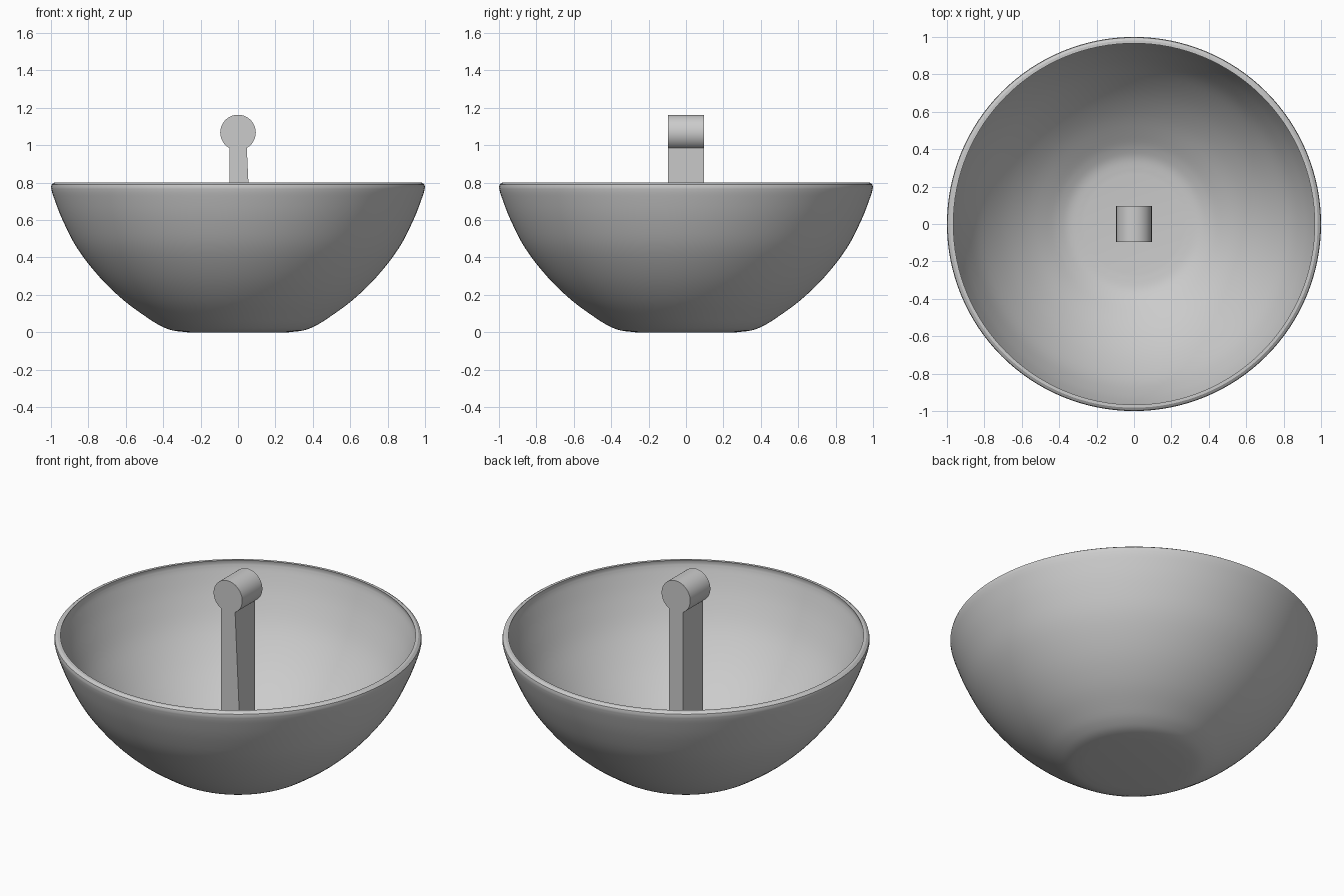
import bpy, bmesh, math
from mathutils import Vector

cube = bpy.data.objects.get("Cube")
if cube:
    bpy.data.objects.remove(cube, do_unlink=True)

grey = bpy.data.materials.new("plain grey")
grey.use_nodes = True
GREY = (0.6, 0.6, 0.6, 1)
grey.diffuse_color = GREY
grey.node_tree.nodes["Principled BSDF"].inputs["Base Color"].default_value = GREY


def add_object(name, bm, angle=30):
    bmesh.ops.recalc_face_normals(bm, faces=bm.faces)
    mesh = bpy.data.meshes.new(name)
    bm.to_mesh(mesh)
    bm.free()
    mesh.materials.append(grey)
    obj = bpy.data.objects.new(name, mesh)
    bpy.context.collection.objects.link(obj)
    bpy.ops.object.select_all(action='DESELECT')
    obj.select_set(True)
    bpy.context.view_layer.objects.active = obj
    bpy.ops.object.shade_smooth_by_angle(angle=math.radians(angle))
    return obj


def spline(points, steps=4):
    """Smooth curve through the points (Catmull-Rom)."""
    p = [Vector(q) for q in points]
    p = [2 * p[0] - p[1]] + p + [2 * p[-1] - p[-2]]
    out = []
    for a, b, c, d in zip(p, p[1:], p[2:], p[3:]):
        for i in range(steps):
            t = i / steps
            out.append(0.5 * (2 * b + (c - a) * t + (2 * a - 5 * b + 4 * c - d) * t ** 2
                              + (3 * b - a - 3 * c + d) * t ** 3))
    return out + [p[-2]]


# Bowl: outer wall, flat rim and an inner wall offset inwards, spun about z
WALL = 0.03
outer = spline([(0.27, 0), (0.35, 0.01), (0.41, 0.033), (0.48, 0.075), (0.61, 0.17),
                (0.74, 0.295), (0.86, 0.45), (0.94, 0.605), (0.988, 0.73), (1, 0.775)])
inner = []
for i, q in enumerate(outer):
    t = (outer[min(i + 1, len(outer) - 1)] - outer[max(i - 1, 0)]).normalized()
    inner.append(q + WALL * Vector((-t.y, t.x)))
rim = [Vector(q) for q in ((0.997, 0.79), (0.982, 0.8), (0.966, 0.8))]
profile = [Vector((0, 0))] + outer + rim + inner[::-1] + [Vector((0, WALL))]

bm = bmesh.new()
verts = [bm.verts.new((q.x, 0, q.y)) for q in profile]
edges = [bm.edges.new(pair) for pair in zip(verts, verts[1:])]
bmesh.ops.spin(bm, geom=verts + edges, cent=(0, 0, 0), axis=(0, 0, 1),
               angle=math.tau, steps=128, use_merge=True)
bmesh.ops.remove_doubles(bm, verts=bm.verts, dist=0.0001)
add_object("bowl", bm)

# Handle stem: square post with one lower front corner flared outwards
HALF_DEPTH = 0.095
bm = bmesh.new()
bmesh.ops.create_cube(bm, size=1)
for v in bm.verts:
    x, y, z = v.co
    flared = x > 0 and y < 0 and z < 0
    v.co = (0.092 if flared else math.copysign(0.045, x),
            math.copysign(HALF_DEPTH, y), 1.03 if z > 0 else WALL - 0.01)
add_object("handle_stem", bm)

# Handle knob: cylinder lying front to back
bm = bmesh.new()
bmesh.ops.create_cone(bm, cap_ends=True, segments=64, radius1=0.095, radius2=0.095,
                      depth=2 * HALF_DEPTH + 0.001)
for v in bm.verts:
    x, y, z = v.co
    v.co = (x, z, 1.068 + y)
add_object("handle_knob", bm)
